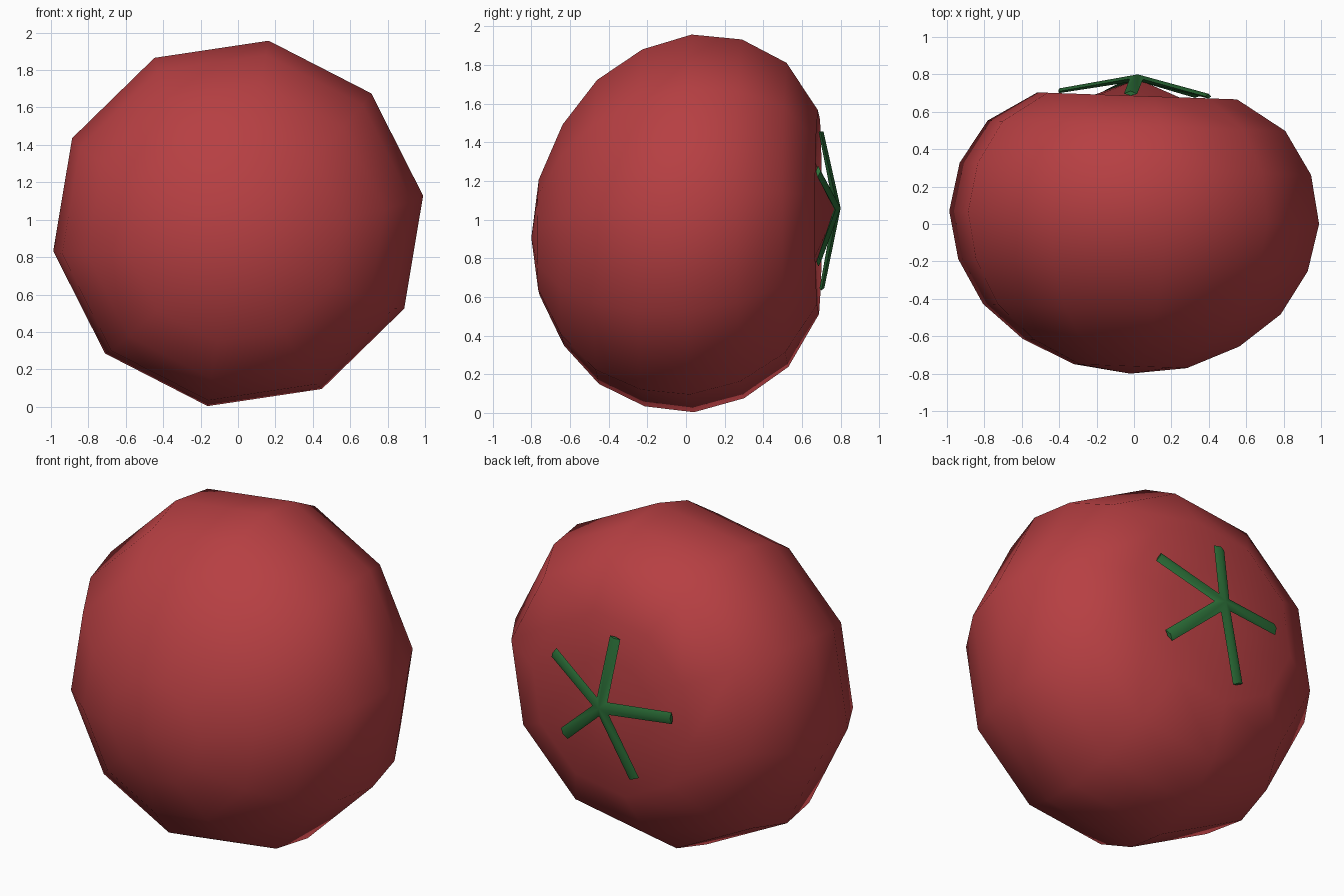
import bpy, bmesh
from math import sin, cos, radians

if "Cube" in bpy.data.objects:
    bpy.data.objects.remove(bpy.data.objects["Cube"])


def place(x, y, z):
    # slight lean shared by fruit and stalk (y is the fruit's axis)
    return (x + 0.025 * y, y - 0.035 * x, 0.977 + 0.99 * z + 0.09 * y)


def finish(name, bm, colour):
    bmesh.ops.recalc_face_normals(bm, faces=bm.faces)
    mesh = bpy.data.meshes.new(name)
    bm.to_mesh(mesh)
    bm.free()
    for p in mesh.polygons:
        p.use_smooth = True
    mat = bpy.data.materials.new(name + "_colour")
    mat.diffuse_color = colour
    mat.use_nodes = True
    mat.node_tree.nodes["Principled BSDF"].inputs["Base Color"].default_value = mat.diffuse_color
    mesh.materials.append(mat)
    obj = bpy.data.objects.new(name, mesh)
    bpy.context.collection.objects.link(obj)
    return obj


# Fruit: ten-sided lathe around y, dimpled at the back around a raised centre
SIDES = 10
profile = [(0.305, -0.76), (0.585, -0.635), (0.805, -0.455), (0.945, -0.22),
           (1.0, 0.035), (0.95, 0.295), (0.805, 0.525), (0.54, 0.685), (0.27, 0.668)]
bm = bmesh.new()
rings = []
for r, y in profile:
    angles = [radians(8.6 + 360 * i / SIDES) for i in range(SIDES)]
    rings.append([bm.verts.new(place(r * cos(a), y, r * sin(a))) for a in angles])
front = bm.verts.new(place(0, -0.80, 0))
back = bm.verts.new(place(0, 0.775, 0))
for i in range(SIDES):
    j = (i + 1) % SIDES
    bm.faces.new((front, rings[0][i], rings[0][j]))
    bm.faces.new((back, rings[-1][j], rings[-1][i]))
    for a, b in zip(rings, rings[1:]):
        bm.faces.new((a[i], b[i], b[j], a[j]))
finish("fruit", bm, (0.47, 0.05, 0.055, 1))

# Leaf star: five ridged arms drooping from a shared hub
arms = [(28, 0.43), (95, 0.41), (176, 0.42), (248, 0.44), (319, 0.41)]
bm = bmesh.new()
top = bm.verts.new(place(0, 0.80, 0.01))
under = bm.verts.new(place(0, 0.765, 0.01))
valleys = []
for k, (deg, _) in enumerate(arms):
    nxt = arms[(k + 1) % 5][0] + (360 if k == 4 else 0)
    a = radians((deg + nxt) / 2)
    valleys.append(bm.verts.new(place(0.06 * cos(a), 0.775, 0.01 + 0.06 * sin(a))))
for k, (deg, length) in enumerate(arms):
    a = radians(deg)

    def tip(side, y):
        return bm.verts.new(place(length * cos(a) - side * sin(a), y,
                                  0.01 + length * sin(a) + side * cos(a)))
    ridge, low = tip(0, 0.71), tip(0, 0.685)
    left, right = tip(0.035, 0.695), tip(-0.035, 0.695)
    v_left, v_right = valleys[k], valleys[k - 1]
    bm.faces.new((top, ridge, left, v_left))
    bm.faces.new((top, v_right, right, ridge))
    bm.faces.new((under, v_left, left, low))
    bm.faces.new((under, low, right, v_right))
    bm.faces.new((ridge, right, low, left))
star = finish("leaf_star", bm, (0.025, 0.16, 0.04, 1))

# Crisp arm ends, soft ridges
bpy.context.view_layer.objects.active = star
star.select_set(True)
bpy.ops.object.shade_smooth_by_angle(angle=radians(60))
